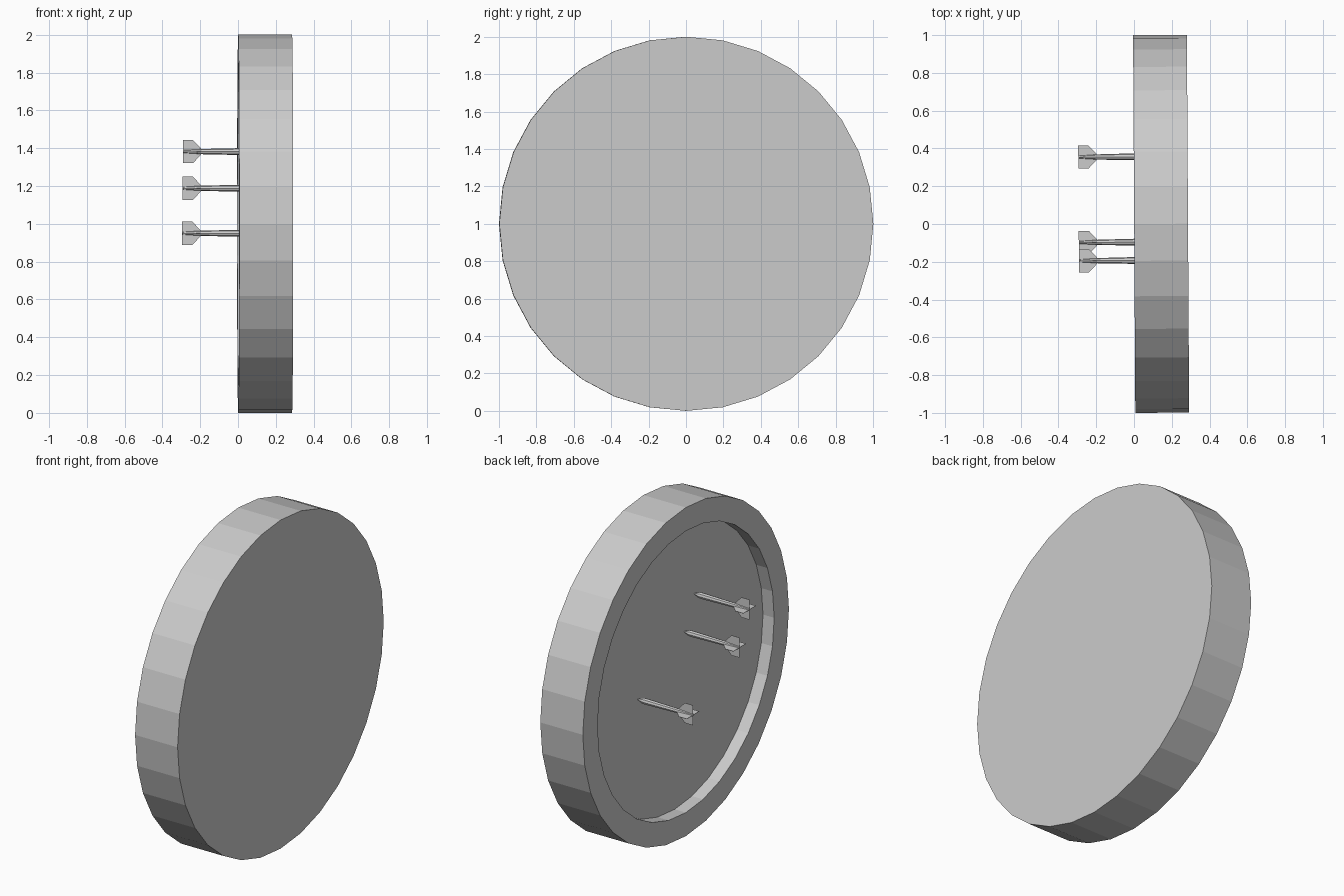
import bpy, bmesh
from math import cos, sin, pi
from mathutils import Matrix

if "Cube" in bpy.data.objects:
    bpy.data.objects.remove(bpy.data.objects["Cube"])

TILT = Matrix.Rotation(0.006, 4, 'Z')


def make_object(name, bm):
    bmesh.ops.recalc_face_normals(bm, faces=bm.faces)
    mesh = bpy.data.meshes.new(name)
    bm.to_mesh(mesh)
    bm.free()
    obj = bpy.data.objects.new(name, mesh)
    bpy.context.collection.objects.link(obj)
    return obj


def lathe_x(bm, profile, sides, y, z):
    """Closed solid around the x axis from (x, radius) rings."""
    rings = []
    for x, r in profile:
        rings.append([bm.verts.new((x, y + r * sin(2 * pi * i / sides),
                                    z + r * cos(2 * pi * i / sides)))
                      for i in range(sides)])
    for a, b in zip(rings, rings[1:]):
        for i in range(sides):
            j = (i + 1) % sides
            bm.faces.new((a[i], a[j], b[j], b[i]))
    bm.faces.new(rings[0])
    bm.faces.new(rings[-1])


# Board: 32-sided disc with a raised rim around a sunken face
bm = bmesh.new()
lathe_x(bm, [(0.076, 0.857), (0.001, 0.857), (0.001, 1.0), (0.286, 1.0)], 32, 0, 1)
board = make_object("board", bm)
board.matrix_world = TILT

# Darts: tapered shaft with pointed tip, and four tail fins
shaft = [(-0.293, 0.007), (-0.19, 0.014), (0.0, 0.018), (0.04, 0.018), (0.082, 0.001)]
fin = [(-0.293, 0.0), (-0.293, 0.061), (-0.239, 0.061), (-0.197, 0.017), (-0.197, 0.0)]

for n, (y, z) in enumerate([(-0.193, 1.382), (-0.096, 1.188), (0.356, 0.95)], 1):
    bm = bmesh.new()
    lathe_x(bm, shaft, 8, y, z)
    make_object(f"dart_shaft_{n}", bm).matrix_world = TILT

    bm = bmesh.new()
    for k in range(4):
        dy, dz = sin(k * pi / 2), cos(k * pi / 2)
        bm.faces.new([bm.verts.new((x, y + r * dy, z + r * dz)) for x, r in fin])
    fins = make_object(f"dart_fins_{n}", bm)
    fins.matrix_world = TILT
    mod = fins.modifiers.new("thickness", 'SOLIDIFY')
    mod.thickness = 0.002
    mod.offset = 0
